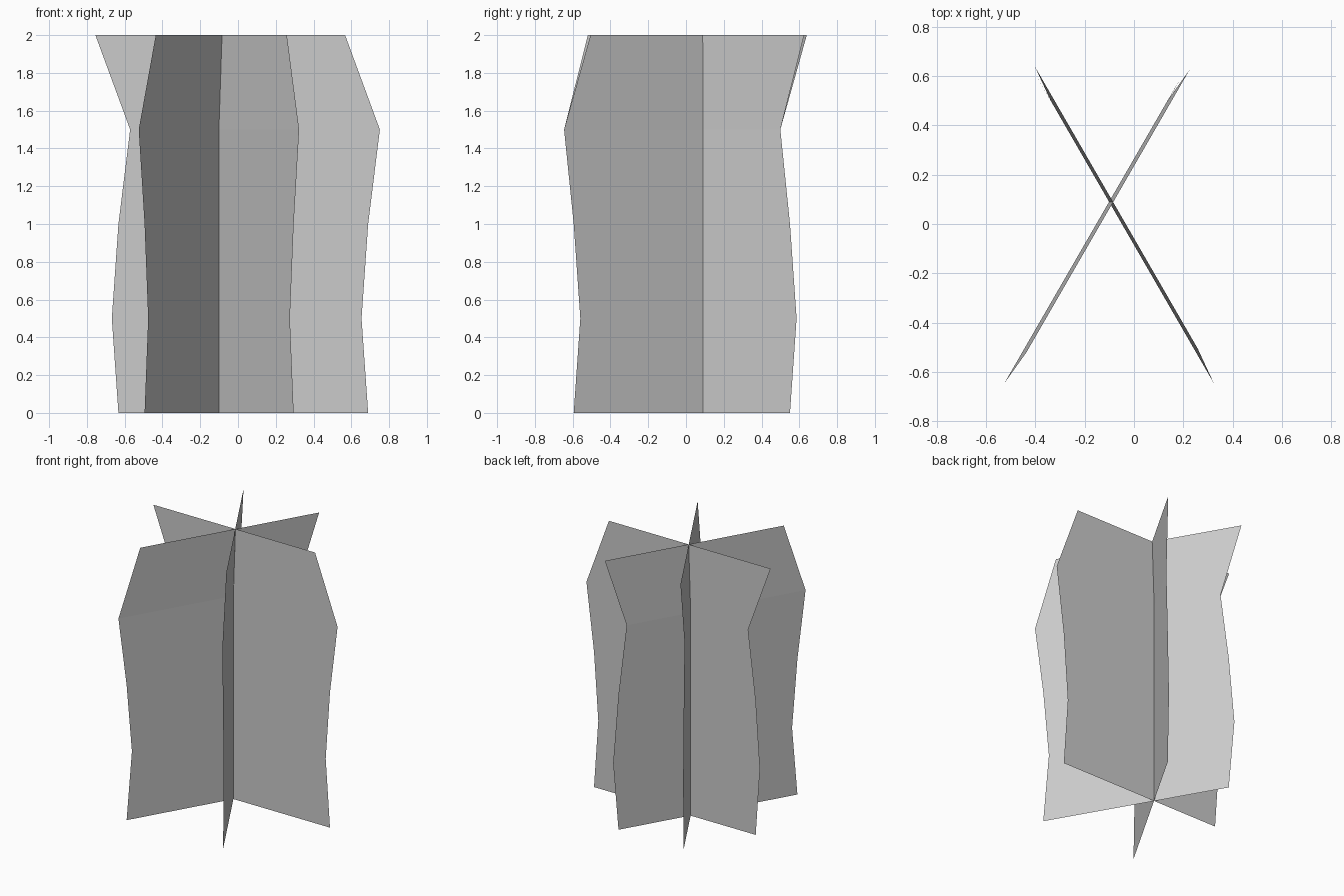
import bpy
import math

if "Cube" in bpy.data.objects:
    bpy.data.objects.remove(bpy.data.objects["Cube"])

HALF = 0.661                       # half width of every blade
LEVELS = (0.0, 0.5, 1.0, 1.5, 2.0)


def blade(name, degrees, centres):
    """Upright strip of four quads whose rows sway sideways."""
    dx = HALF * math.cos(math.radians(degrees))
    dy = HALF * math.sin(math.radians(degrees))
    verts, faces = [], []
    for (cx, cy), z in zip(centres, LEVELS):
        verts += [(cx - dx, cy - dy, z), (cx + dx, cy + dy, z)]
    for i in range(len(LEVELS) - 1):
        a = 2 * i
        faces.append((a, a + 1, a + 3, a + 2))
    mesh = bpy.data.meshes.new(name)
    mesh.from_pydata(verts, [], faces)
    mesh.update()
    obj = bpy.data.objects.new(name, mesh)
    bpy.context.collection.objects.link(obj)
    return obj


# Three swaying blades crossing on a common upright axis
blade("blade_across", 0,
      [(0.028, 0.09), (-0.007, 0.09), (0.028, 0.09), (0.09, 0.09), (-0.094, 0.09)])
blade("blade_front_left", 60,
      [(-0.164, -0.022), (-0.145, 0.013), (-0.164, -0.022), (-0.195, -0.073), (-0.105, 0.053)])
blade("blade_front_right", -60,
      [(-0.036, -0.022), (-0.056, 0.013), (-0.036, -0.022), (-0.007, -0.073), (-0.072, 0.067)])
